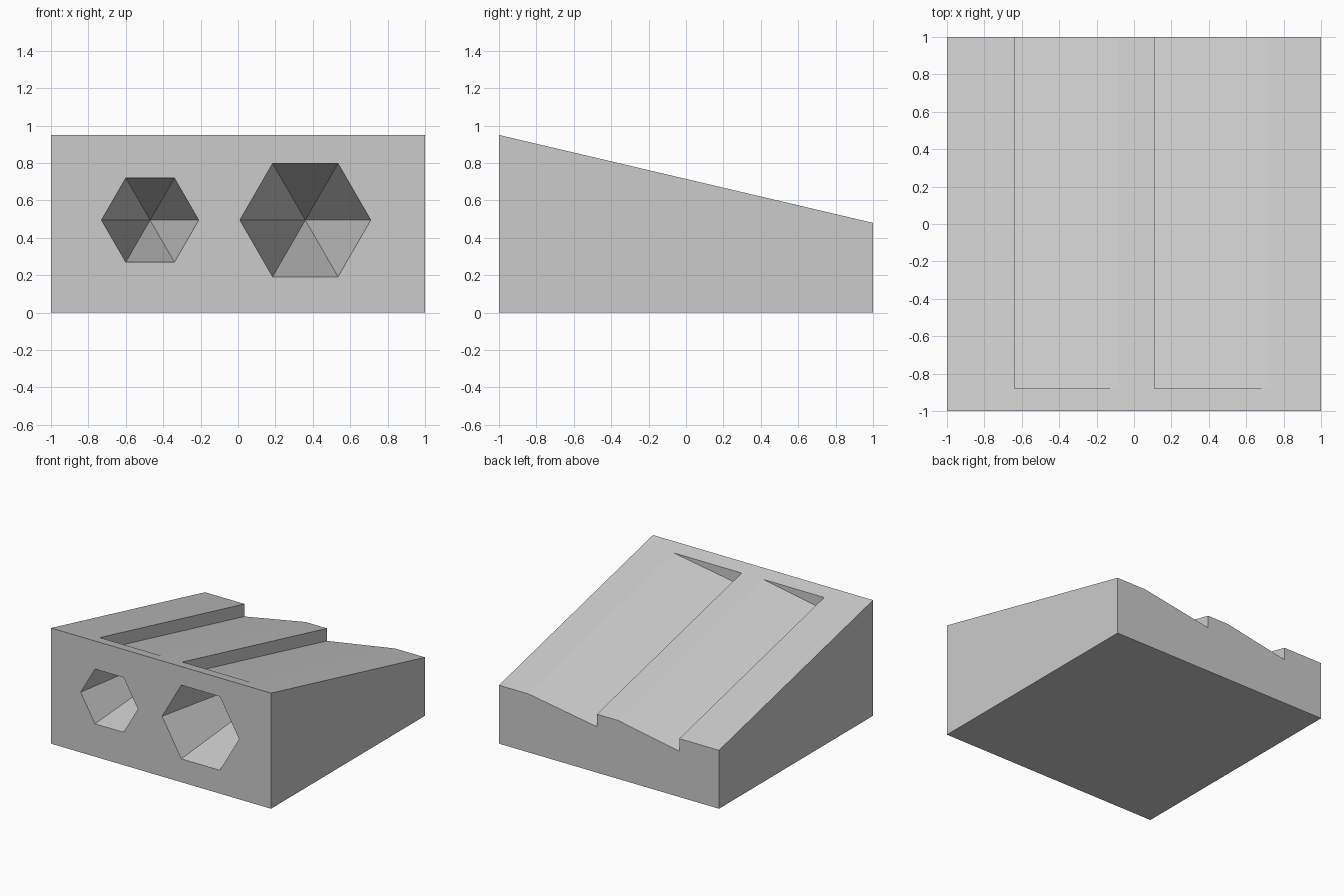
import bpy
import bmesh
from math import cos, sin, pi

cube = bpy.data.objects.get("Cube")
if cube:
    bpy.data.objects.remove(cube, do_unlink=True)

FRONT_Z, BACK_Z = 0.95, 0.48


def top_z(y):
    """Height of the sloping top at depth y."""
    return FRONT_Z + (BACK_Z - FRONT_Z) * (y + 1) / 2


def solid(name, start, end):
    """Join two matching rings into a closed solid; a one-point end makes a cone."""
    bm = bmesh.new()
    a = [bm.verts.new(p) for p in start]
    b = [bm.verts.new(p) for p in end]
    n = len(a)
    bm.faces.new(a)
    if len(b) > 1:
        bm.faces.new(b)
    for i in range(n):
        j = (i + 1) % n
        if len(b) > 1:
            bm.faces.new((a[i], a[j], b[j], b[i]))
        else:
            bm.faces.new((a[i], a[j], b[0]))
    bmesh.ops.recalc_face_normals(bm, faces=bm.faces)
    mesh = bpy.data.meshes.new(name)
    bm.to_mesh(mesh)
    bm.free()
    obj = bpy.data.objects.new(name, mesh)
    bpy.context.collection.objects.link(obj)
    return obj


def groove(x_wall, x_end, depth=0.103):
    """Wedge groove: upright wall on one side, floor rising to the top surface."""
    width = x_end - x_wall
    section = [(x_wall, -depth), (x_end + width / 2, depth / 2), (x_wall, depth / 2)]
    rings = [[(x, y, top_z(y) + dz) for x, dz in section] for y in (-0.88, 1.1)]
    return solid("groove_cutter", *rings)


def pit(x, z, radius, depth=1.57, lead=0.1):
    """Six-sided tapering pit sunk into the front."""
    r = radius * (1 + lead / depth)
    ring = [(x + r * cos(i * pi / 3), -1 - lead, z + r * sin(i * pi / 3))
            for i in range(6)]
    return solid("pit_cutter", ring, [(x, depth - 1, z)])


# Sloping block
profile = [(-1, 0), (1, 0), (1, BACK_Z), (-1, FRONT_Z)]
block = solid("sloped_block", *[[(x, y, z) for y, z in profile] for x in (-1, 1)])

# Grooves in the top and pits in the front
cutters = [groove(-0.64, -0.085), groove(0.11, 0.73),
           pit(-0.47, 0.495, 0.26), pit(0.36, 0.495, 0.35)]
bpy.context.view_layer.objects.active = block
for cutter in cutters:
    cutter.hide_render = True
    cut = block.modifiers.new("cut", 'BOOLEAN')
    cut.operation = 'DIFFERENCE'
    cut.solver = 'EXACT'
    cut.object = cutter
    bpy.ops.object.modifier_apply(modifier=cut.name)
    bpy.data.objects.remove(cutter, do_unlink=True)

# Plain grey material
grey = bpy.data.materials.new("light_grey")
grey.use_nodes = True
colour = (0.6, 0.6, 0.6, 1)
grey.diffuse_color = colour
grey.node_tree.nodes["Principled BSDF"].inputs["Base Color"].default_value = colour
block.data.materials.clear()
block.data.materials.append(grey)
